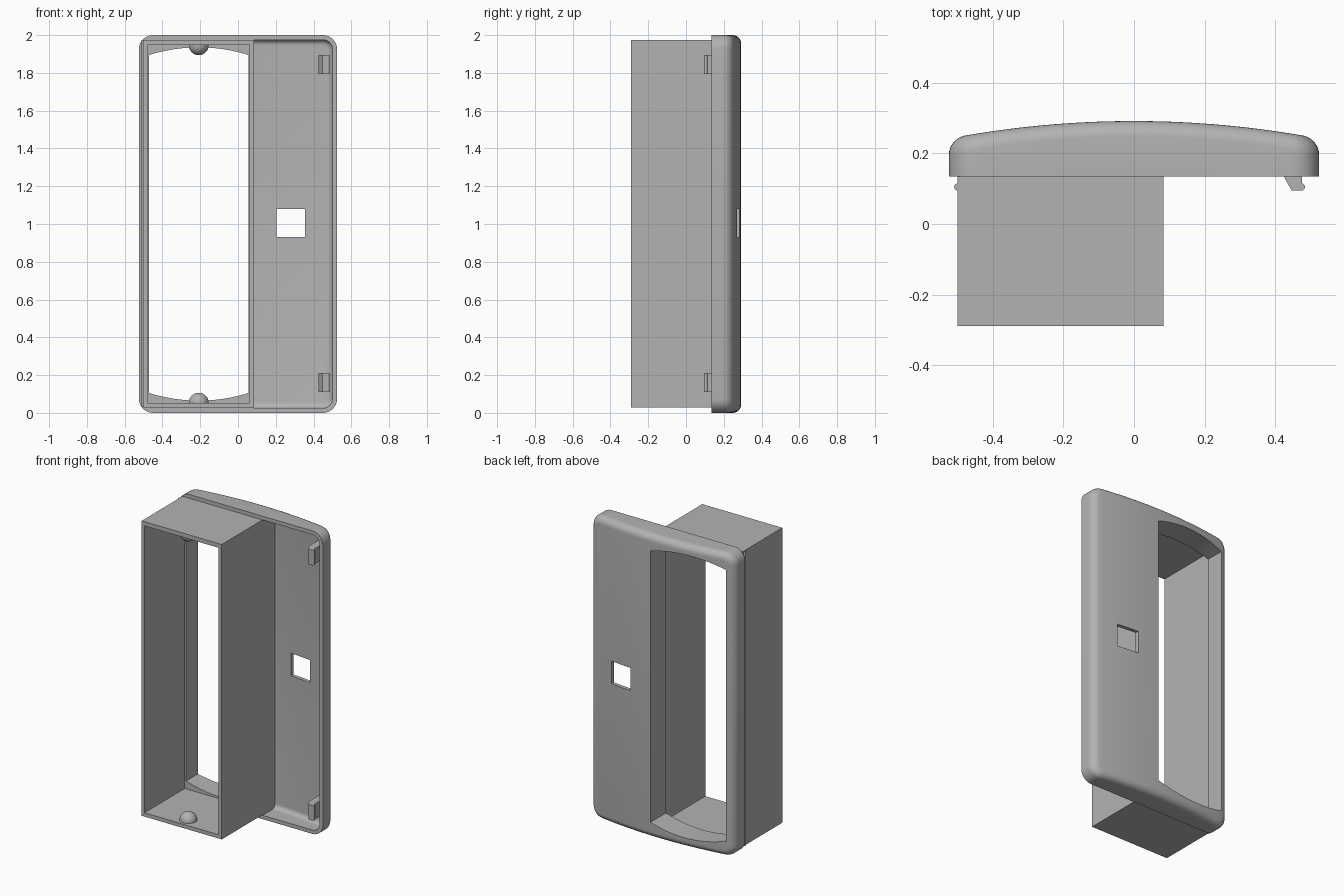
import bpy, bmesh
from math import cos, sin, pi, radians
from mathutils import Vector

if "Cube" in bpy.data.objects:
    bpy.data.objects.remove(bpy.data.objects["Cube"])

grey = bpy.data.materials.new("plain_grey")
grey.use_nodes = True
colour = (0.45, 0.45, 0.45, 1)
grey.diffuse_color = colour
grey.node_tree.nodes["Principled BSDF"].inputs["Base Color"].default_value = colour

HALF_W, HALF_H, RIM_Y = 0.525, 1.0, 0.135
TUBE_L, TUBE_R, TUBE_FRONT = -0.5, 0.085, -0.29


def finish(name, bm):
    bmesh.ops.recalc_face_normals(bm, faces=bm.faces)
    mesh = bpy.data.meshes.new(name)
    bm.to_mesh(mesh)
    bm.free()
    mesh.materials.append(grey)
    mesh.shade_smooth()
    mesh.set_sharp_from_angle(angle=radians(30))
    ob = bpy.data.objects.new(name, mesh)
    bpy.context.collection.objects.link(ob)
    return ob


def prism(name, points, place, low, high):
    """Extrude a 2D outline; place(u, v, h) gives the 3D position."""
    bm = bmesh.new()
    rings = [[bm.verts.new(place(u, v, h)) for u, v in points] for h in (low, high)]
    for ring in rings:
        bm.faces.new(ring)
    for i in range(len(points)):
        j = (i + 1) % len(points)
        bm.faces.new((rings[0][i], rings[0][j], rings[1][j], rings[1][i]))
    return finish(name, bm)


def along_y(u, v, h):
    return (u, h, v)


def along_z(u, v, h):
    return (u, v, h)


def box(name, x0, x1, y0, y1, z0, z1):
    return prism(name, [(x0, y0), (x1, y0), (x1, y1), (x0, y1)], along_z, z0, z1)


def crown(x):
    return 0.292 - 0.043 * (x / 0.49) ** 2


def half_outline(inset, corner):
    """Upper half of a rounded rectangle, left to right."""
    w, h, r = HALF_W - inset, HALF_H - inset, corner
    arc = [(r * cos(a), r * sin(a)) for a in (i * pi / 16 for i in range(9))]
    left = [(-w + r - c, h - r + s) for c, s in arc]
    top = [(-(w - r) + 2 * (w - r) * i / 28, h) for i in range(1, 28)]
    return left + top + [(w - r + c, h - r + s) for c, s in reversed(arc)]


def crowned_slab(name, inset, front, drop, fillet, keep_from=None):
    """Rounded slab with an arched back and a filleted back edge."""
    bm = bmesh.new()
    corner = 0.075 - inset
    levels = [(0, None)] + [(fillet * (1 - cos(a)), fillet * (1 - sin(a)))
                            for a in (i * pi / 16 for i in range(9))]
    rings = []
    for shrink, down in levels:
        upper = half_outline(inset + shrink, corner - shrink)
        loop = upper + [(x, -z) for x, z in reversed(upper)]
        rings.append([bm.verts.new((x, front if down is None else crown(x) - drop - down, z + 1))
                      for x, z in loop])
    n = len(rings[0])
    for a, b in zip(rings, rings[1:]):
        for i in range(n):
            j = (i + 1) % n
            bm.faces.new((a[i], a[j], b[j], b[i]))
    bm.faces.new(rings[0])
    last = rings[-1]
    for i in range(n // 2 - 1):
        bm.faces.new((last[i], last[i + 1], last[n - 2 - i], last[n - 1 - i]))
    if keep_from is not None:
        bmesh.ops.bisect_plane(bm, geom=bm.verts[:] + bm.edges[:] + bm.faces[:],
                               plane_co=(keep_from, 0, 0), plane_no=(1, 0, 0), clear_inner=True)
        bmesh.ops.holes_fill(bm, edges=[e for e in bm.edges if e.is_boundary])
    return finish(name, bm)


def carve(ob, cutters):
    for cutter in cutters:
        mod = ob.modifiers.new("cut", "BOOLEAN")
        mod.operation, mod.solver, mod.object = "DIFFERENCE", "EXACT", cutter
    deps = bpy.context.evaluated_depsgraph_get()
    mesh = bpy.data.meshes.new_from_object(ob.evaluated_get(deps))
    ob.modifiers.clear()
    ob.data = mesh
    mesh.shade_smooth()
    mesh.set_sharp_from_angle(angle=radians(30))


# Cutters: bowed main window, small port, cavity, tube interior
x0, x1 = -0.47, 0.055
bow = [(x0 + (x1 - x0) * i / 20, 0.935 - 0.04 * (i / 10 - 1) ** 2) for i in range(21)]
outline = [(x, 1 + z) for x, z in bow] + [(x, 1 - z) for x, z in reversed(bow)]
window = prism("window_cutter", outline, along_y, 0, 0.4)
port = box("port_cutter", 0.205, 0.355, 0, 0.4, 0.93, 1.08)
cavity = crowned_slab("cavity_cutter", 0.025, 0.1, 0.025, 0.03, keep_from=TUBE_R)
bore = box("bore_cutter", -0.48, 0.062, -0.4, 0.13, 0.053, 1.947)

# Arched face shell and the deep rectangular tube in front of it
shell = crowned_slab("face_shell", 0, RIM_Y, 0, 0.045)
carve(shell, [cavity, window, port])
tube = box("deep_tube", TUBE_L, TUBE_R - 0.001, TUBE_FRONT, 0.16, 0.028, 1.975)
carve(tube, [bore, window])
for cutter in (window, port, cavity, bore):
    bpy.data.objects.remove(cutter)


def circle(cx, cy, r, n=16):
    return [(cx + r * cos(2 * pi * i / n), cy + r * sin(2 * pi * i / n)) for i in range(n)]


# Snap ridge along the tube side
prism("snap_ridge", circle(-0.5, 0.105, 0.01), along_z, 0.03, 1.973)

# Snap clips with beads, and round bumps, mirrored bottom to top
clip = [(0.425, 0.237), (0.425, 0.135), (0.447, 0.095), (0.476, 0.095), (0.476, 0.237)]
for end, low, wall, up in (("lower", 0.11, 0.053, 1), ("upper", 1.795, 1.947, -1)):
    prism(end + "_clip", clip, along_z, low, low + 0.1)
    prism(end + "_clip_bead", circle(0.475, 0.105, 0.01), along_z, low, low + 0.1)
    bm = bmesh.new()
    bmesh.ops.create_uvsphere(bm, u_segments=32, v_segments=16, radius=0.053)
    bmesh.ops.translate(bm, verts=bm.verts, vec=Vector((-0.208, -0.22, wall)))
    bmesh.ops.bisect_plane(bm, geom=bm.verts[:] + bm.edges[:] + bm.faces[:],
                           plane_co=(0, 0, wall - 0.005 * up), plane_no=(0, 0, up), clear_inner=True)
    bmesh.ops.holes_fill(bm, edges=[e for e in bm.edges if e.is_boundary])
    finish(end + "_bump", bm)
